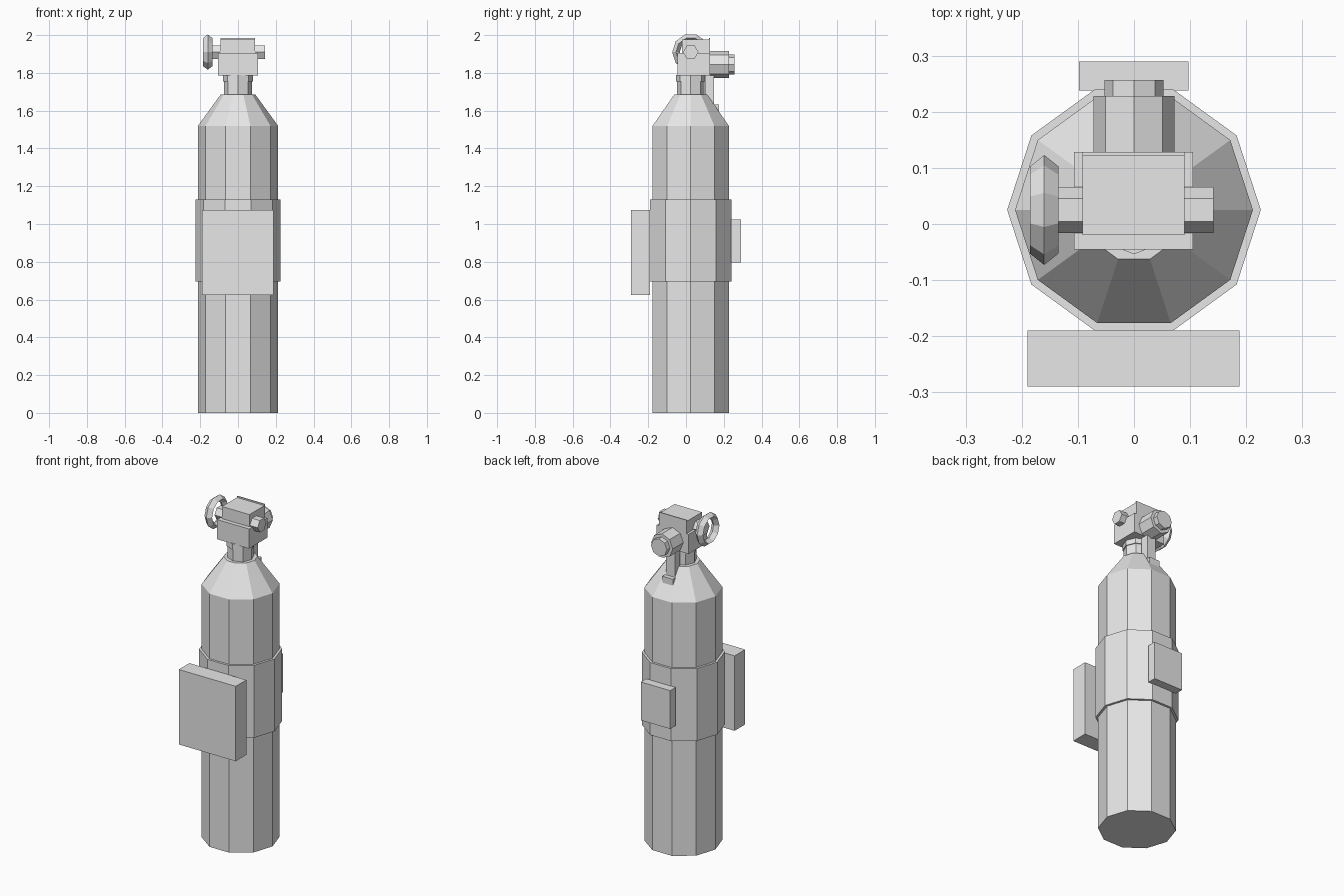
import bpy, bmesh
from math import cos, sin, tau, radians
from mathutils import Matrix, Vector

cube = bpy.data.objects.get("Cube")
if cube:
    bpy.data.objects.remove(cube, do_unlink=True)

grey = bpy.data.materials.new("light_grey")
grey.use_nodes = True
colour = (0.8, 0.8, 0.8, 1)
grey.diffuse_color = colour
grey.node_tree.nodes["Principled BSDF"].inputs["Base Color"].default_value = colour

AXIS_Y = 0.025   # the tank axis sits slightly behind the centre
TURN = {"z": Matrix(),
        "x": Matrix.Rotation(radians(90), 4, "Y"),
        "y": Matrix.Rotation(radians(-90), 4, "X")}


def finish(name, bm):
    bmesh.ops.recalc_face_normals(bm, faces=bm.faces)
    mesh = bpy.data.meshes.new(name)
    bm.to_mesh(mesh)
    bm.free()
    mesh.materials.append(grey)
    obj = bpy.data.objects.new(name, mesh)
    bpy.context.collection.objects.link(obj)
    return obj


def box(name, x, y, z):
    """Box from (low, high) ranges."""
    bm = bmesh.new()
    bmesh.ops.create_cube(bm, size=1)
    for v in bm.verts:
        v.co = Vector(r[0] if c < 0 else r[1] for c, r in zip(v.co, (x, y, z)))
    return finish(name, bm)


def turned(name, profile, sides, axis="z", centre=(0, AXIS_Y, 0), start=0, ring=False):
    """Spin (radius, distance along axis) points into a faceted solid or ring."""
    bm = bmesh.new()
    loops = []
    for r, h in profile:
        angles = [radians(start) + tau * i / sides for i in range(sides)]
        loops.append([bm.verts.new((r * cos(a), r * sin(a), h)) for a in angles])
    pairs = list(zip(loops, loops[1:]))
    if ring:
        pairs.append((loops[-1], loops[0]))
    else:
        bm.faces.new(loops[0])
        bm.faces.new(loops[-1])
    for low, high in pairs:
        for i in range(sides):
            j = (i + 1) % sides
            bm.faces.new((low[i], low[j], high[j], high[i]))
    bm.transform(Matrix.Translation(centre) @ TURN[axis])
    return finish(name, bm)


# Tank with tapered shoulder, and the band around it
turned("tank", [(0.212, 0), (0.212, 1.52), (0.092, 1.685)], 10)
turned("band", [(0.226, 0.695), (0.226, 1.13)], 10)

# Plates fixed to the band
box("front_box", (-0.19, 0.188), (-0.29, -0.19), (0.625, 1.075))
box("back_box", (-0.098, 0.097), (0.238, 0.29), (0.795, 1.025))

# Neck and collar
turned("neck", [(0.073, 1.67), (0.073, 1.76)], 8)
turned("collar", [(0.079, 1.755), (0.079, 1.79)], 8)

# Valve body and its cap with a thin rear lip
box("valve_body", (-0.107, 0.105), (-0.045, 0.128), (1.786, 1.904))
box("valve_cap", (-0.092, 0.09), (-0.02, 0.128), (1.9, 1.977))
box("cap_lip", (-0.092, 0.09), (0.122, 0.128), (1.97, 1.985))

# Valve stem and handwheel
stem_centre = (0, AXIS_Y, 1.91)
turned("valve_stem", [(0.041, -0.145), (0.041, 0.142)], 6, "x", stem_centre, 90)
turned("handwheel", [(0.098, -0.16), (0.078, -0.135), (0.058, -0.16), (0.078, -0.185)],
       10, "x", stem_centre, 90, ring=True)

# Rear outlet with its stepped tip
turned("outlet", [(0.072, 0.12), (0.072, 0.228), (0.053, 0.228), (0.053, 0.257)],
       8, "y", (0, 0, 1.845))

# Pipe from the outlet down to the shoulder
box("down_pipe", (-0.03, 0.03), (0.1, 0.148), (1.6, 1.8))
box("pipe_foot", (-0.035, 0.035), (0.12, 0.175), (1.585, 1.633))
